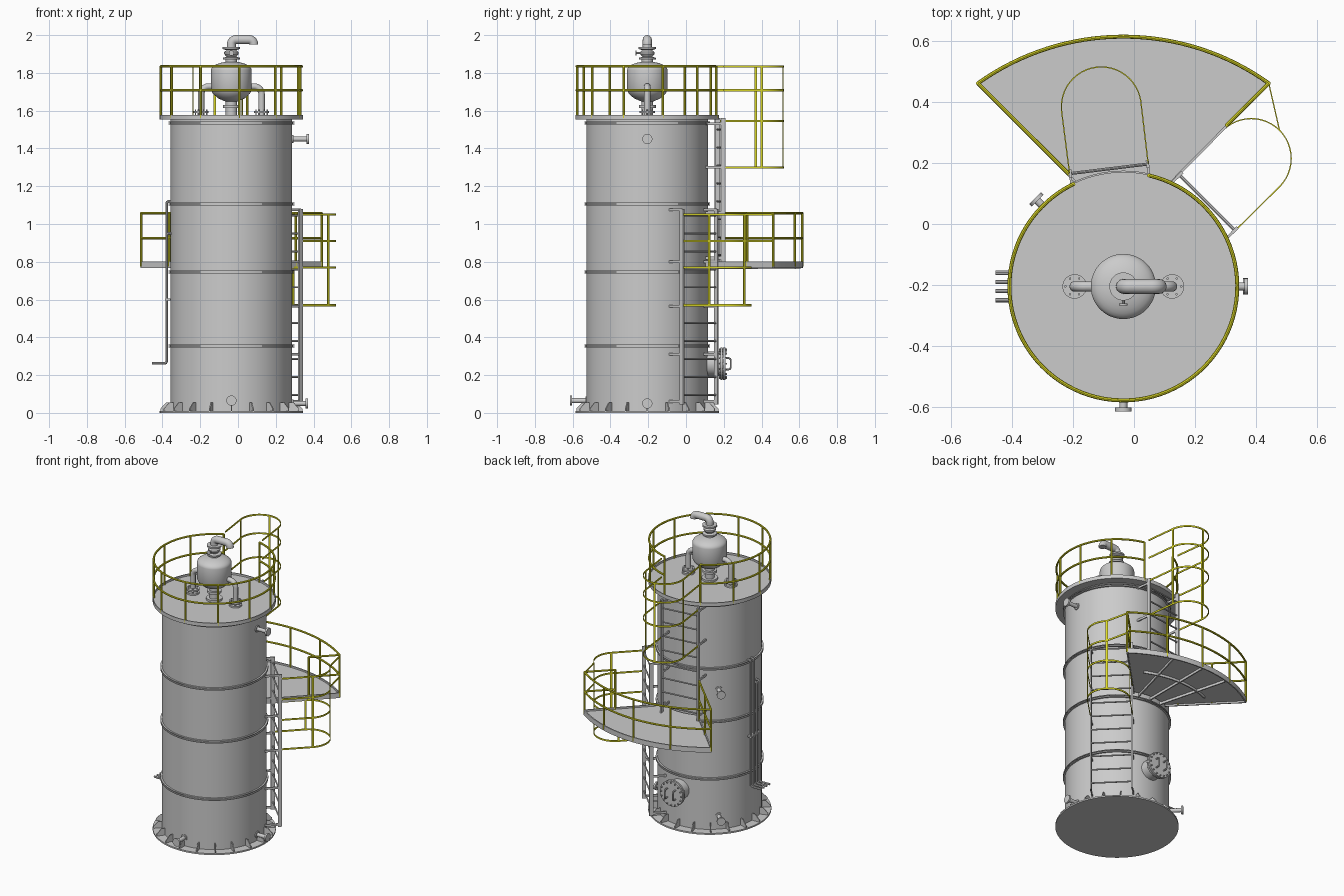
import bpy, bmesh
from math import sin, cos, pi, radians
from mathutils import Vector, Matrix

if "Cube" in bpy.data.objects:
    bpy.data.objects.remove(bpy.data.objects["Cube"])

CX, CY = -0.035, -0.205            # tank axis
Z = Vector((0, 0, 1))
yellow = bpy.data.materials.new("safety_yellow")
yellow.diffuse_color = (0.72, 0.7, 0.02, 1)
yellow.use_nodes = True
yellow.node_tree.nodes["Principled BSDF"].inputs["Base Color"].default_value = yellow.diffuse_color

def P(deg, r, z):
    a = radians(deg)
    return Vector((CX + r * cos(a), CY + r * sin(a), z))

def arc(a0, a1, r, z, n):
    return [P(a0 + (a1 - a0) * i / n, r, z) for i in range(n + 1)]

def finish(name, bm, mat=None):
    bmesh.ops.remove_doubles(bm, verts=bm.verts, dist=1e-5)
    bmesh.ops.recalc_face_normals(bm, faces=bm.faces)
    me = bpy.data.meshes.new(name)
    bm.to_mesh(me)
    bm.free()
    ob = bpy.data.objects.new(name, me)
    bpy.context.collection.objects.link(ob)
    if mat:
        me.materials.append(mat)
    bpy.ops.object.select_all(action='DESELECT')
    ob.select_set(True)
    bpy.context.view_layer.objects.active = ob
    bpy.ops.object.shade_smooth_by_angle(angle=radians(35))

def cyl(bm, a, b, r, seg=10):
    a, b = Vector(a), Vector(b)
    d = b - a
    m = Matrix.Translation((a + b) / 2) @ d.to_track_quat('Z', 'Y').to_matrix().to_4x4()
    bmesh.ops.create_cone(bm, cap_ends=True, segments=seg, radius1=r, radius2=r, depth=d.length, matrix=m)

def box(bm, c, size, deg=0):
    m = Matrix.Translation(c) @ Matrix.Rotation(radians(deg), 4, 'Z') @ Matrix.Diagonal((*size, 1))
    bmesh.ops.create_cube(bm, size=1, matrix=m)

def sweep(bm, pts, section, ref=Z):
    rings = []
    for i, p in enumerate(pts):
        t = (pts[min(i + 1, len(pts) - 1)] - pts[max(i - 1, 0)]).normalized()
        s = t.cross(ref).normalized()
        u = s.cross(t)
        rings.append([bm.verts.new(p + s * x + u * y) for x, y in section])
    n = len(section)
    for a, b in zip(rings, rings[1:]):
        for k in range(n):
            bm.faces.new((a[k], a[(k + 1) % n], b[(k + 1) % n], b[k]))
    bm.faces.new(rings[0])
    bm.faces.new(rings[-1])

def circ(r, n=8):
    return [(r * cos(2 * pi * k / n), r * sin(2 * pi * k / n)) for k in range(n)]

def bar(t, h):
    return [(-t / 2, -h / 2), (t / 2, -h / 2), (t / 2, h / 2), (-t / 2, h / 2)]

def fillet(pts, r, n=8):
    pts = [Vector(p) for p in pts]
    out = [pts[0]]
    for a, b, c in zip(pts, pts[1:], pts[2:]):
        d0, d1 = (a - b).normalized(), (c - b).normalized()
        o = b + (d0 + d1) * r      # right-angle corners only
        out += [o - d1 * r * cos(k * pi / 2 / n) - d0 * r * sin(k * pi / 2 / n) for k in range(n + 1)]
    return out + [pts[-1]]

def lathe(name, prof, n=64):
    bm = bmesh.new()
    rings = [[bm.verts.new(P(360 * k / n, max(r, 1e-7), z)) for k in range(n)] for r, z in prof]
    for a, b in zip(rings, rings[1:]):
        for k in range(n):
            bm.faces.new((a[k], a[(k + 1) % n], b[(k + 1) % n], b[k]))
    finish(name, bm)

# Tank shell with base plate, stiffening rings, roof with raised rim
lathe("tank_shell", [(0, 0), (.38, 0), (.38, .01), (.322, .01), (.322, 1.56), (0, 1.56)], 96)
for i, z in enumerate((.355, .745, 1.105, 1.535)):
    lathe(f"stiffening_ring_{i}", [(.32, z - .008), (.333, z - .008), (.333, z - .003), (.326, z - .003),
                                   (.326, z + .003), (.333, z + .003), (.333, z + .008), (.32, z + .008)], 96)
lathe("roof_plate", [(0, 1.553), (.38, 1.553), (.38, 1.578), (.374, 1.578), (.374, 1.565), (0, 1.565)], 96)

# Base gussets
bm = bmesh.new()
for i in range(20):
    a = i * 18 - 90
    t = Vector((-sin(radians(a)), cos(radians(a)), 0)) * .003
    prof = [P(a, r, z) for r, z in ((.318, .008), (.376, .008), (.376, .022), (.345, .056), (.318, .056))]
    s0, s1 = [[bm.verts.new(p + t * s) for p in prof] for s in (-1, 1)]
    bm.faces.new(s0)
    bm.faces.new(s1)
    for k in range(5):
        bm.faces.new((s0[k], s0[(k + 1) % 5], s1[(k + 1) % 5], s1[k]))
finish("base_gussets", bm)

# Roof vessel and its neck fittings
dome = [(.107 * cos(k * pi / 16), 1.815 + .045 * sin(k * pi / 16)) for k in range(9)]
lathe("roof_vessel", [(0, 1.645), (.03, 1.648), (.07, 1.665), (.098, 1.69), (.107, 1.71)] + dome, 48)
lathe("vessel_outlet", [(0, 1.565), (.05, 1.565), (.05, 1.578), (.03, 1.578), (.03, 1.615), (.045, 1.615),
                        (.045, 1.63), (.03, 1.63), (.03, 1.66)], 32)
lathe("vessel_neck", [(.03, 1.85), (.03, 1.87), (.045, 1.87), (.045, 1.88), (.026, 1.885), (.038, 1.9),
                      (.038, 1.91), (.026, 1.92), (.046, 1.927), (.046, 1.937), (.022, 1.937)], 32)
Y = Vector((0, 1, 0))
bm = bmesh.new()
sweep(bm, fillet([(CX, CY, 1.93), (CX, CY, 1.976), (CX + .118, CY, 1.976), (CX + .118, CY, 1.95)], .025),
      circ(.024, 20), Y)
finish("gooseneck_vent", bm)
bm = bmesh.new()
cyl(bm, (CX, CY - .02, 1.905), (CX, CY - .056, 1.905), .005)
cyl(bm, (CX, CY - .056, 1.905), (CX, CY - .062, 1.905), .014, 12)
finish("valve_handle", bm)
bm = bmesh.new()
for s in (-1, 1):
    x = CX + s * .16
    sweep(bm, fillet([(x, CY, 1.565), (x, CY, 1.728), (CX + s * .06, CY, 1.728)], .04), circ(.017, 16), Y)
    for z in (1.565, 1.588):
        cyl(bm, (x, CY, z), (x, CY, z + .011), .04, 24)
    for k in range(6):
        o = Vector((x + .03 * cos(k * pi / 3), CY + .03 * sin(k * pi / 3), 1.565))
        cyl(bm, o, o + Z * .042, .004, 6)
finish("vessel_side_pipes", bm)

# Flanged nozzles around the shell
bm = bmesh.new()
for a, z, r in ((0, 1.45, .41), (0, .05, .405), (-90, .065, .41), (135, .1, .41), (135, .96, .41)):
    cyl(bm, P(a, .3, z), P(a, r, z), .013, 16)
    cyl(bm, P(a, r - .012, z), P(a, r, z), .027, 20)
    cyl(bm, P(a, .322, z), P(a, .328, z), .022, 16)
finish("shell_nozzles", bm)

# Left side riser pipes
bm = bmesh.new()
for y, top in ((-.16, 1.12), (-.19, 1.12), (-.22, .95), (-.25, .95)):
    sweep(bm, fillet([(-.455, y, .262), (-.378, y, .262), (-.378, y, top), (-.34, y, top)], .012, 4), circ(.007), Y)
box(bm, (-.372, CY, .6), (.03, .11, .01))
finish("riser_pipes", bm)

# Manway with bolted cover and two handles
bm = bmesh.new()
mz = .26
cyl(bm, P(90, .28, mz), P(90, .4, mz), .066, 40)
for r in (.388, .402):
    cyl(bm, P(90, r, mz), P(90, r + .011, mz), .086, 40)
for k in range(16):
    o = Vector((.076 * cos(k * pi / 8), 0, .076 * sin(k * pi / 8)))
    cyl(bm, P(90, .38, mz) + o, P(90, .422, mz) + o, .005, 6)
for s in (-.03, .03):
    d = Vector((s, 0, 0))
    sweep(bm, fillet([P(90, .41, mz - .03) + d, P(90, .442, mz - .03) + d, P(90, .442, mz + .03) + d,
                      P(90, .41, mz + .03) + d], .012, 4), circ(.005), Vector((1, 0, 0)))
finish("manway", bm)

# Segment platform: side edges are 45 degree lines
A0, A1, RO = 54.4, 125.6, .82
outer = arc(A0, A1, RO, 0, 32)
inner = arc(112, 68, .335, 0, 12)
bm = bmesh.new()
f = bm.faces.new([bm.verts.new(p + Z * .778) for p in outer + inner])
g = bmesh.ops.extrude_face_region(bm, geom=[f])
bmesh.ops.translate(bm, vec=(0, 0, .012), verts=[v for v in g["geom"] if isinstance(v, bmesh.types.BMVert)])
for path in (outer, [outer[0], inner[-1]], [outer[-1], inner[0]]):
    sweep(bm, [p + Z * .784 for p in path], bar(.008, .034))
finish("platform", bm)
bm = bmesh.new()
sweep(bm, arc(66, 114, .6, .772, 20), bar(.008, .02))
for a in (75, 90, 105):
    sweep(bm, [P(a, .32, .772), P(a, .81, .772)], bar(.008, .02))
finish("platform_beams", bm)

# Platform handrail, with ladder opening on the right edge
bm = bmesh.new()
stub = Vector((.305, .325, 0))
c0, c1, tank_end = outer[0], outer[-1], Vector((-.215, .165, 0))
for z in (.925, 1.058):
    for path in (outer, [c0, stub], [c1, tank_end]):
        sweep(bm, [p + Z * z for p in path], circ(.0065))
for p in [P(A0 + (A1 - A0) * k / 4, RO, 0) for k in range(5)] + [stub, tank_end, (c1 + tank_end) / 2]:
    cyl(bm, p + Z * .775, p + Z * 1.06, .0065, 8)
finish("platform_handrail", bm, yellow)

# Roof handrail, open at the back for the ladder
bm = bmesh.new()
for z in (1.708, 1.834):
    sweep(bm, arc(116, 437, .374, z, 80), circ(.0065))
for k in range(11):
    a = 116 + 32.1 * k
    cyl(bm, P(a, .374, 1.56), P(a, .374, 1.836), .0065, 8)
finish("roof_handrail", bm, yellow)

# Ladders with wall stays and safety cages
def hoop_pt(az, t, z):
    c, a = P(az, .594, z), radians(az + t)
    return c + Vector((cos(a), sin(a), 0)) * .131

def ladder(name, az, z0, z1, stays, hoops, cut=None):
    u = Vector((cos(radians(az)), sin(radians(az)), 0))
    v = Vector((-u.y, u.x, 0))
    m = P(az, .389, 0)
    bm = bmesh.new()
    for s in (-.128, .128):
        box(bm, m + v * s + Z * (z0 + z1) / 2, (.026, .01, z1 - z0), az)
        for z in stays:
            sweep(bm, [m + v * s + Z * z, m + v * s - u * .1 + Z * z], bar(.008, .014))
    z = z0 + .05
    while z < z1:
        cyl(bm, m - v * .128 + Z * z, m + v * .128 + Z * z, .005, 8)
        z += .095
    finish(name, bm)
    bm = bmesh.new()
    for z in hoops:
        short = cut and z > .8
        pts = [m - v * .13 + Z * z] + [hoop_pt(az, -90 + 7.5 * k, z) for k in range(13 if short else 25)]
        pts.append(cut + Z * z if short else m + v * .13 + Z * z)
        sweep(bm, pts, bar(.004, .011))
    for t in (-90, 0, 90):
        top = .77 if cut and t == 90 else hoops[-1]
        box(bm, hoop_pt(az, t, (hoops[0] + top) / 2), (.004, .014, top - hoops[0] + .01), az + t)
    finish(name + "_cage", bm, yellow)

ladder("lower_ladder", 45, .045, 1.08, (.06, .31, .565, .8, 1.075), (.57, .77, .91, 1.05), c0)
ladder("upper_ladder", 97, .785, 1.56, (.82, 1.06, 1.3, 1.53), (1.3, 1.545, 1.708, 1.834))
